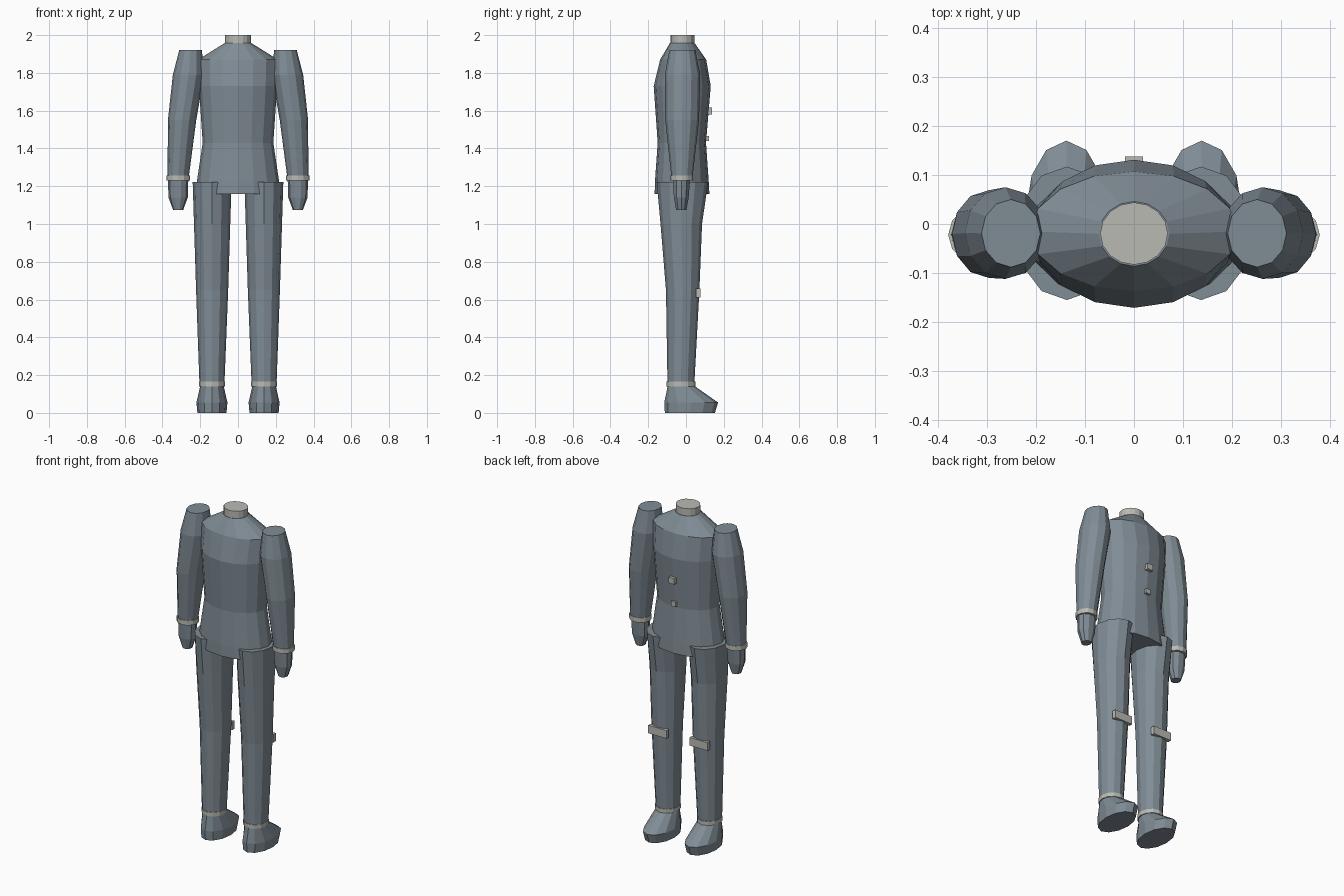
import bpy, bmesh, math

if "Cube" in bpy.data.objects:
    bpy.data.objects.remove(bpy.data.objects["Cube"])

def material(name, rgb):
    m = bpy.data.materials.new(name)
    m.diffuse_color = (*rgb, 1)
    m.use_nodes = True
    m.node_tree.nodes["Principled BSDF"].inputs["Base Color"].default_value = m.diffuse_color
    return m

SUIT = material("slate suit", (0.215, 0.262, 0.30))
TRIM = material("pale trim", (0.49, 0.49, 0.455))

def finish(bm, name, mat):
    bmesh.ops.recalc_face_normals(bm, faces=bm.faces)
    me = bpy.data.meshes.new(name)
    bm.to_mesh(me)
    bm.free()
    me.materials.append(mat)
    ob = bpy.data.objects.new(name, me)
    bpy.context.collection.objects.link(ob)
    return ob

def loft(name, rings, sides, mat, side=1):
    """Closed tube through ellipses given as (z, x centre, x radius, y min, y max)."""
    bm = bmesh.new()
    loops = []
    for z, xc, rx, y0, y1 in rings:
        loop = []
        for i in range(sides):
            a = 2 * math.pi * i / sides
            loop.append(bm.verts.new((side * (xc + rx * math.cos(a)),
                                      (y0 + y1) / 2 + (y1 - y0) / 2 * math.sin(a), z)))
        loops.append(loop)
    for a, b in zip(loops, loops[1:]):
        for i in range(sides):
            j = (i + 1) % sides
            bm.faces.new((a[i], a[j], b[j], b[i]))
    bm.faces.new(loops[0])
    bm.faces.new(loops[-1])
    return finish(bm, name, mat)

def box(name, centre, size, mat):
    bm = bmesh.new()
    bmesh.ops.create_cube(bm, size=1)
    for v in bm.verts:
        v.co = [c + s * k for c, s, k in zip(centre, size, v.co)]
    return finish(bm, name, mat)

# Jacket and neck
loft("jacket", [(1.16, 0, .225, -.166, .124), (1.23, 0, .217, -.164, .120),
                (1.43, 0, .187, -.150, .106), (1.73, 0, .207, -.171, .131),
                (1.87, 0, .212, -.137, .107), (1.957, 0, .072, -.086, .046)], 16, SUIT)
loft("neck", [(1.94, 0, .069, -.083, .044), (2.0, 0, .069, -.083, .044)], 16, TRIM)

# Jacket buttons
box("upper_button", (0, .125, 1.598), (.037, .026, .035), TRIM)
box("lower_button", (0, .108, 1.453), (.030, .026, .028), TRIM)

for s, tag in ((-1, "left"), (1, "right")):
    # Sleeve, cuff and hand
    loft(tag + "_sleeve", [(1.245, .317, .056, -.077, .034), (1.55, .296, .075, -.110, .069),
                           (1.79, .262, .083, -.112, .075), (1.92, .251, .060, -.088, .050)],
         12, SUIT, s)
    loft(tag + "_cuff", [(1.23, .317, .062, -.081, .037), (1.258, .317, .062, -.081, .037)],
         12, TRIM, s)
    loft(tag + "_hand", [(1.075, .317, .027, -.054, .004), (1.14, .317, .051, -.066, .016),
                         (1.235, .317, .054, -.071, .024)], 10, SUIT, s)
    # Trouser leg, knee strap and ankle band
    loft(tag + "_leg", [(.15, .138, .066, -.098, .044), (.65, .137, .085, -.106, .071),
                        (1.0, .137, .096, -.135, .085), (1.222, .137, .103, -.155, .117)],
         12, SUIT, s)
    box(tag + "_knee_strap", (s * .137, .065, .634), (.12, .023, .048), TRIM)
    loft(tag + "_ankle_band", [(.141, .138, .068, -.102, .049), (.165, .138, .068, -.102, .049)],
         12, TRIM, s)
    # Shoe
    loft(tag + "_shoe", [(0, .138, .077, -.112, .153), (.055, .138, .082, -.115, .170),
                         (.143, .138, .062, -.097, .044)], 12, SUIT, s)
